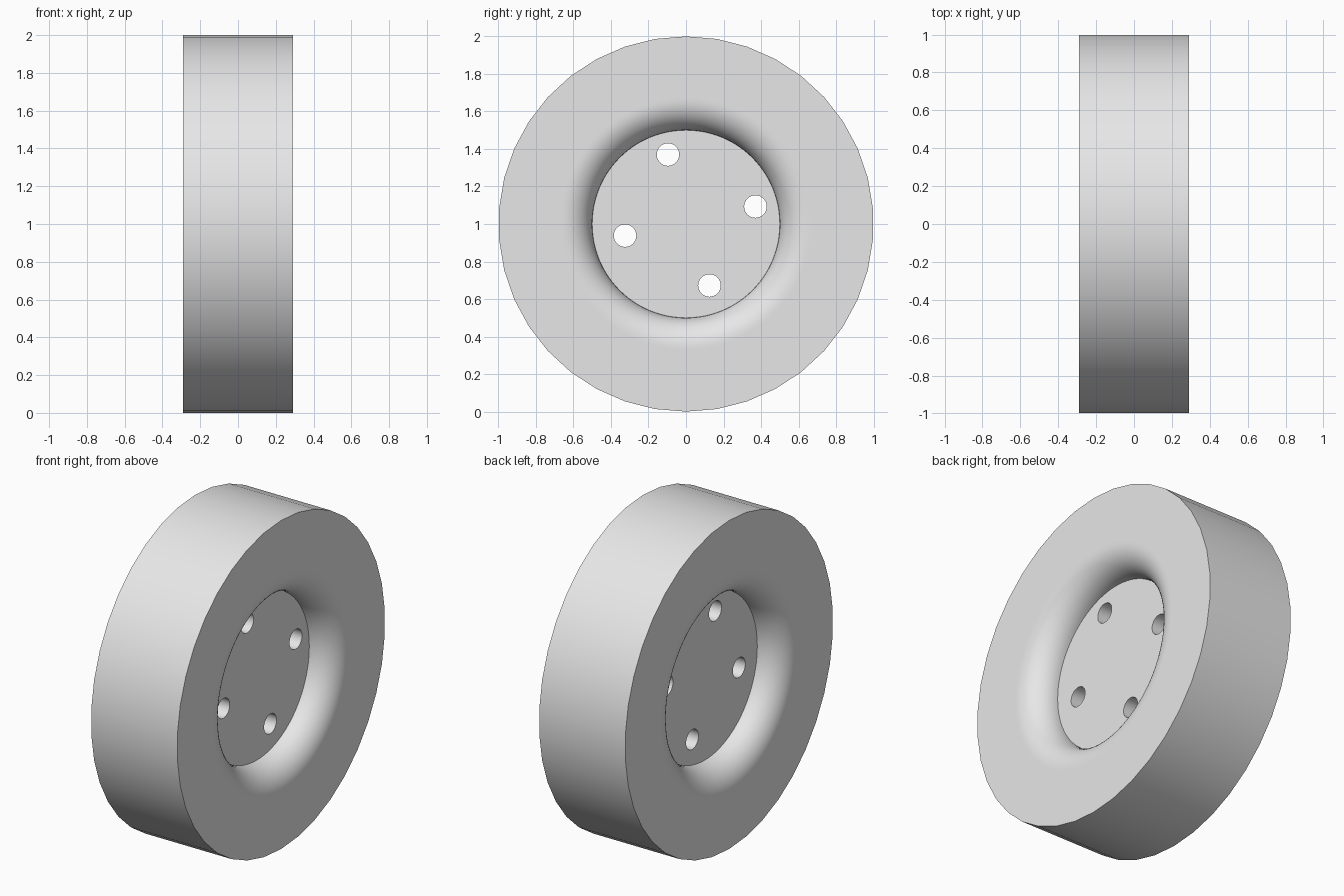
import bpy
import bmesh
from math import sin, cos, pi, radians

cube = bpy.data.objects.get("Cube")
if cube:
    bpy.data.objects.remove(cube)

HALF_WIDTH = 0.29
HUB_HALF = 0.13
HUB_R = 0.5
LIP_R = HALF_WIDTH - HUB_HALF
TREAD_SIDES, RIM_SIDES, HOLE_SIDES = 38, 96, 32
HOLES = [(-0.096, 1.37), (0.37, 1.093), (-0.325, 0.938), (0.125, 0.672)]

grey = bpy.data.materials.new("light_grey")
grey.use_nodes = True
grey.diffuse_color = (0.8, 0.8, 0.8, 1)
grey.node_tree.nodes["Principled BSDF"].inputs["Base Color"].default_value = (0.8, 0.8, 0.8, 1)


def ring(bm, x, r, n, y=0, z=1):
    """Circle of vertices around the x axis, starting at the top."""
    return [bm.verts.new((x, y + r * sin(2 * pi * i / n), z + r * cos(2 * pi * i / n)))
            for i in range(n)]


def band(bm, a, b):
    """Quads between two rings of equal count."""
    n = len(a)
    for i in range(n):
        j = (i + 1) % n
        bm.faces.new((a[i], a[j], b[j], b[i]))


def flat_fill(bm, rings, side):
    """Flat face bounded by an outer ring and any inner rings."""
    edges = []
    for loop in rings:
        for i, v in enumerate(loop):
            w = loop[(i + 1) % len(loop)]
            edges.append(bm.edges.get((v, w)) or bm.edges.new((v, w)))
    bmesh.ops.triangle_fill(bm, use_beauty=True, use_dissolve=False,
                            edges=edges, normal=(side, 0, 0))


def finish(bm, name):
    bmesh.ops.recalc_face_normals(bm, faces=bm.faces[:])
    mesh = bpy.data.meshes.new(name)
    bm.to_mesh(mesh)
    bm.free()
    mesh.materials.append(grey)
    obj = bpy.data.objects.new(name, mesh)
    bpy.context.collection.objects.link(obj)
    bpy.ops.object.select_all(action="DESELECT")
    obj.select_set(True)
    bpy.context.view_layer.objects.active = obj
    bpy.ops.object.shade_smooth_by_angle(angle=radians(30))


# Tyre: faceted tread, flat sidewalls and a rounded inner lip on both sides
bm = bmesh.new()
treads, bores = [], []
for side in (-1, 1):
    tread = ring(bm, side * HALF_WIDTH, 1, TREAD_SIDES)
    lip = []
    for k in range(13):
        t = k / 12 * pi / 2
        lip.append(ring(bm, side * (HUB_HALF + LIP_R * sin(t)),
                        HUB_R + LIP_R * (1 - cos(t)), RIM_SIDES))
    lip.append(ring(bm, side * HALF_WIDTH, HUB_R + LIP_R + 0.015, RIM_SIDES))
    for a, b in zip(lip, lip[1:]):
        band(bm, a, b)
    flat_fill(bm, [tread, lip[-1]], side)
    treads.append(tread)
    bores.append(lip[0])
band(bm, *treads)
band(bm, *bores)
finish(bm, "tyre")

# Hub plate: recessed disc with four through holes
bm = bmesh.new()
sides = []
for side in (-1, 1):
    x = side * HUB_HALF
    rings = [ring(bm, x, HUB_R, RIM_SIDES)]
    rings += [ring(bm, x, 0.06, HOLE_SIDES, y, z) for y, z in HOLES]
    flat_fill(bm, rings, side)
    sides.append(rings)
for a, b in zip(*sides):
    band(bm, a, b)
finish(bm, "hub_plate")
